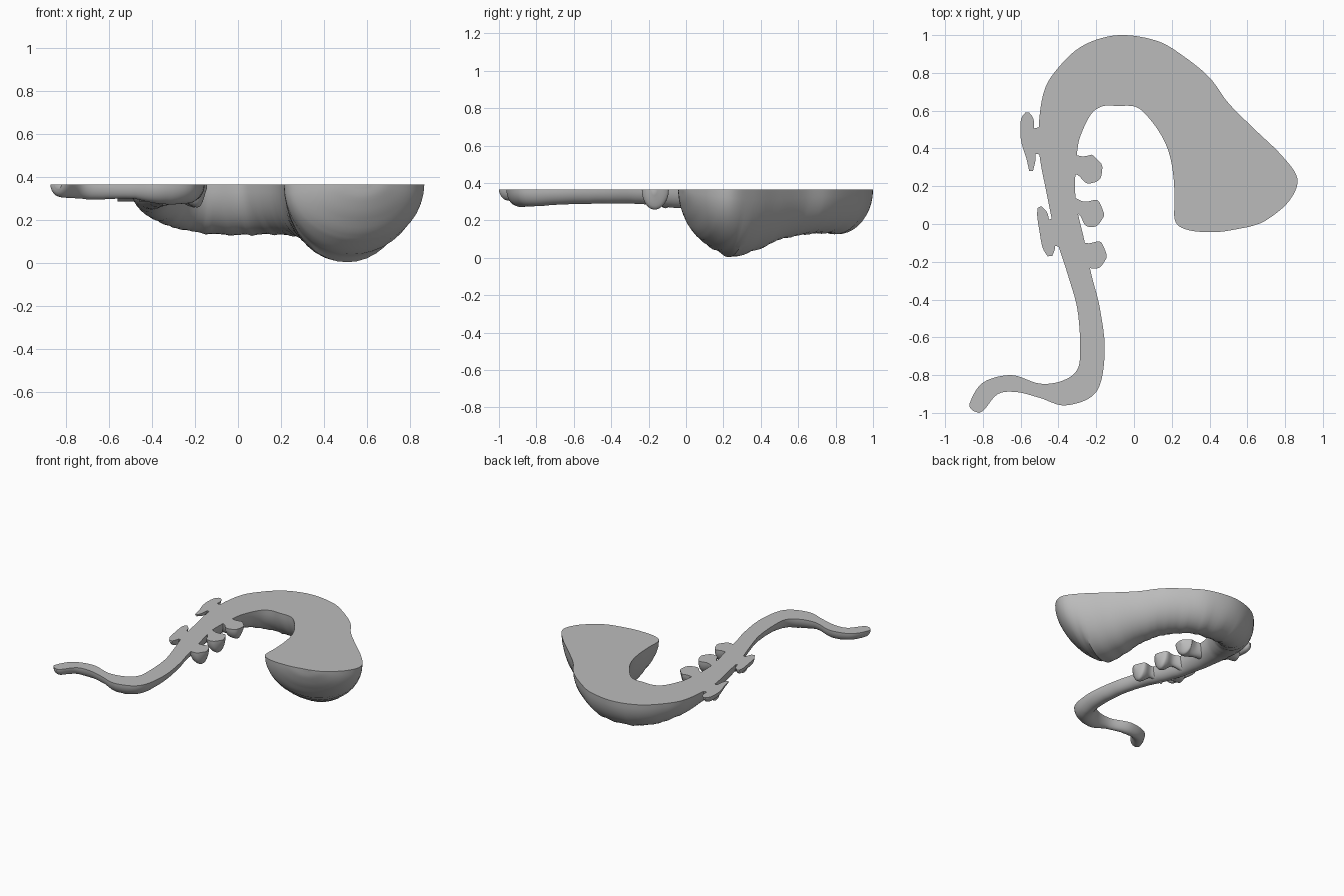
import bpy, bmesh, math, random
from mathutils import Vector

random.seed(4)
if "Cube" in bpy.data.objects:
    bpy.data.objects.remove(bpy.data.objects["Cube"], do_unlink=True)

TOP = 0.365      # height of the flat face
SEGMENTS = 20    # sides of each half-round section

grey = bpy.data.materials.new("plain grey")
grey.use_nodes = True
colour = (0.5, 0.5, 0.5, 1)
grey.diffuse_color = colour
grey.node_tree.nodes["Principled BSDF"].inputs["Base Color"].default_value = colour


def smooth_path(stations, steps):
    """Catmull-Rom resampling of a list of equal-length number rows."""
    rows = [Vector(s) for s in stations]
    out = []
    for i in range(len(rows) - 1):
        a, b = rows[max(i - 1, 0)], rows[i]
        c, d = rows[i + 1], rows[min(i + 2, len(rows) - 1)]
        for k in range(steps):
            t = k / steps
            out.append(0.5 * (2 * b + (c - a) * t + (2 * a - 5 * b + 4 * c - d) * t * t
                              + (3 * b - a - 3 * c + d) * t ** 3))
    return out + [rows[-1]]


def half_loft(name, stations, steps=6, ridge=0.0):
    """Loft half-ellipse sections hung below a flat top.
    Each row: outer edge x, y, inner edge x, y, depth."""
    bm = bmesh.new()
    rings = []
    for ax, ay, bx, by, depth in smooth_path(stations, steps):
        a, b = Vector((ax, ay, TOP)), Vector((bx, by, TOP))
        mid, half = (a + b) / 2, (a - b) / 2
        depth *= 1 + random.uniform(-ridge, ridge)
        ring = []
        for k in range(SEGMENTS + 1):
            t = math.pi * k / SEGMENTS
            p = mid + half * math.cos(t)
            p.z = max(0, TOP - depth * math.sin(t))
            ring.append(bm.verts.new(p))
        rings.append(ring)
    for r, s in zip(rings, rings[1:]):
        for k in range(SEGMENTS + 1):
            j = (k + 1) % (SEGMENTS + 1)
            bm.faces.new((r[k], r[j], s[j], s[k]))
    bm.faces.new(rings[0])
    bm.faces.new(rings[-1])
    bmesh.ops.recalc_face_normals(bm, faces=bm.faces)
    mesh = bpy.data.meshes.new(name)
    bm.to_mesh(mesh)
    bm.free()
    obj = bpy.data.objects.new(name, mesh)
    bpy.context.collection.objects.link(obj)
    mesh.materials.append(grey)
    bpy.ops.object.select_all(action="DESELECT")
    obj.select_set(True)
    bpy.context.view_layer.objects.active = obj
    bpy.ops.object.shade_smooth_by_angle(angle=math.radians(35))
    return obj


def knob(name, spots, depth):
    """Small rounded lobe along rows of centre x, y and radius."""
    rows = []
    for i, (x, y, r) in enumerate(spots):
        p, q = spots[max(i - 1, 0)], spots[min(i + 1, len(spots) - 1)]
        side = Vector((p[1] - q[1], q[0] - p[0])).normalized() * r
        rows.append((x + side.x, y + side.y, x - side.x, y - side.y, depth * min(1, r / 0.05)))
    half_loft(name, rows, 5)


# Thin curling tail and stem
tail = [
    (-.85, -.99, -.82, -1, .02), (-.87, -.95, -.79, -.98, .055),
    (-.80, -.84, -.72, -.90, .065), (-.65, -.80, -.62, -.89, .07),
    (-.50, -.845, -.50, -.92, .065), (-.38, -.83, -.36, -.96, .09),
    (-.30, -.77, -.20, -.89, .09), (-.285, -.65, -.155, -.68, .08),
    (-.30, -.45, -.18, -.45, .075), (-.35, -.27, -.225, -.27, .075),
    (-.41, -.08, -.26, -.1, .095),
]
# Widening bend that swells into the deep closed bell
horn = [
    (-.46, .15, -.31, .14, .11), (-.505, .42, -.30, .39, .125),
    (-.48, .69, -.27, .50, .16), (-.39, .84, -.22, .59, .195),
    (-.26, .95, -.16, .625, .22), (-.08, 1, -.09, .625, .235),
    (.12, .97, .01, .62, .235), (.26, .89, .08, .56, .235),
    (.40, .775, .15, .46, .24), (.50, .64, .19, .36, .265),
    (.64, .50, .21, .24, .32), (.78, .365, .215, .13, .362),
    (.865, .24, .22, .01, .29), (.82, .12, .30, -.035, .2),
    (.70, .02, .44, -.042, .08), (.61, -.015, .53, -.03, .01),
]
half_loft("curled_horn", tail + horn, 6, 0.018)

# Rounded knobs on the inner side of the stem
knob("upper_inner_knob", [(-.36, .32, .06), (-.29, .31, .05), (-.24, .29, .075),
                          (-.20, .30, .066), (-.17, .31, .01)], .09)
for name, x, y in (("middle_inner_knob", -.16, .05), ("lower_inner_knob", -.145, -.17)):
    knob(name, [(x - .2, y + .06, .05), (x - .12, y + .035, .036), (x - .07, y + .01, .073),
                (x - .03, y, .062), (x, y, .01)], .1)

# Slim lobes along the outer side of the stem, each with a short neck
knob("upper_outer_lobe", [(-.565, .59, .01), (-.565, .55, .034), (-.565, .45, .034),
                          (-.545, .35, .025), (-.545, .28, .01)], .07)
knob("upper_outer_neck", [(-.56, .44, .06), (-.46, .44, .08)], .08)
knob("lower_outer_lobe", [(-.50, .09, .01), (-.485, .05, .028), (-.47, -.04, .03),
                          (-.45, -.12, .034), (-.445, -.17, .012)], .08)
knob("lower_outer_neck", [(-.46, -.04, .06), (-.40, -.04, .08)], .08)
